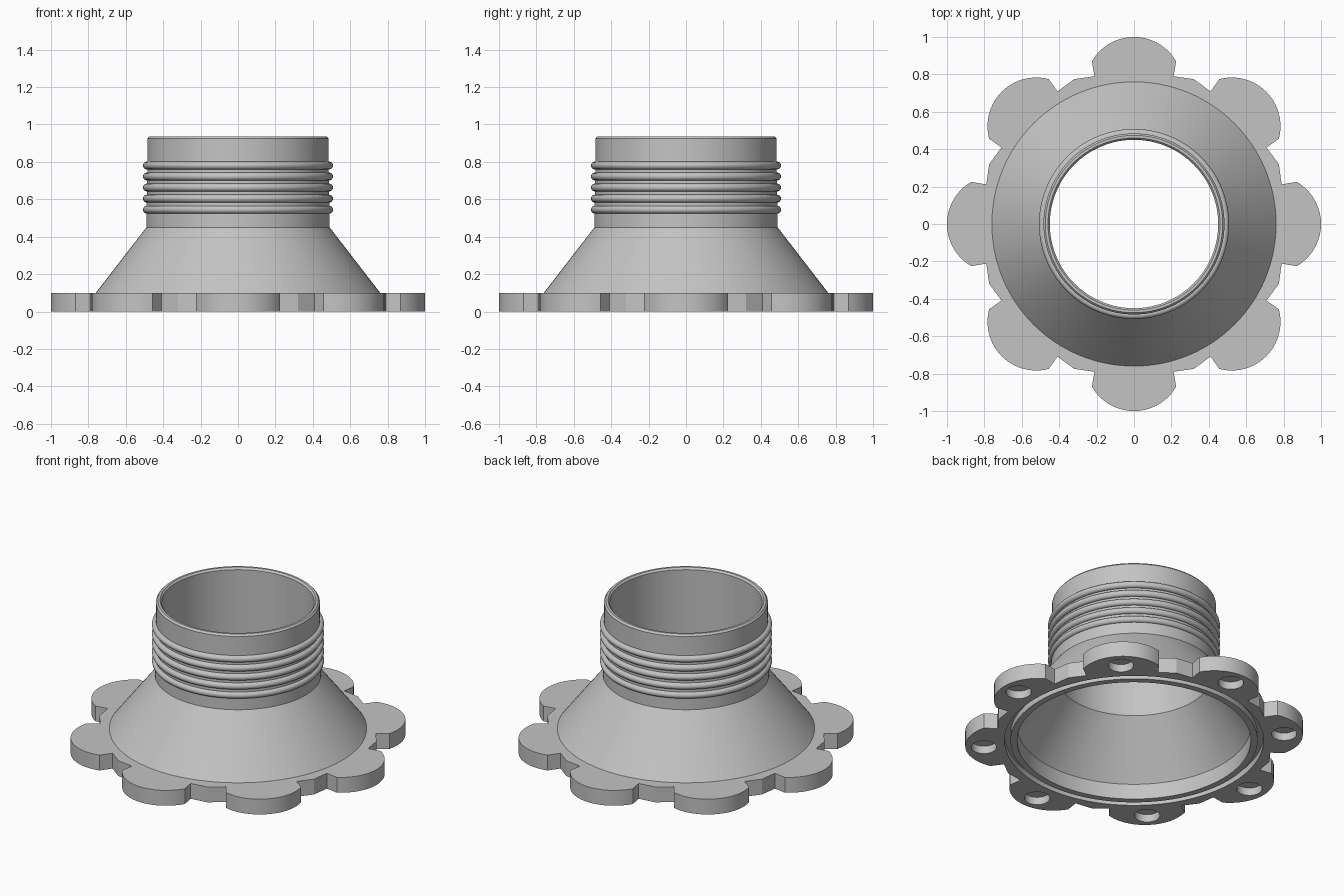
import bpy, bmesh
from math import sin, cos, pi, radians

SEG = 128
LOBES = 8

cube = bpy.data.objects.get("Cube")
if cube:
    bpy.data.objects.remove(cube)

grey = bpy.data.materials.new("light_grey")
grey.use_nodes = True
colour = (0.55, 0.55, 0.55, 1)
grey.diffuse_color = colour
grey.node_tree.nodes["Principled BSDF"].inputs["Base Color"].default_value = colour


def finish(bm, name):
    bmesh.ops.recalc_face_normals(bm, faces=bm.faces)
    mesh = bpy.data.meshes.new(name)
    bm.to_mesh(mesh)
    bm.free()
    mesh.materials.append(grey)
    obj = bpy.data.objects.new(name, mesh)
    bpy.context.collection.objects.link(obj)
    return obj


def select(obj):
    bpy.ops.object.select_all(action='DESELECT')
    obj.select_set(True)
    bpy.context.view_layer.objects.active = obj


def smooth(obj):
    select(obj)
    bpy.ops.object.shade_smooth_by_angle(angle=radians(25))


def revolve(name, profile):
    """Turn a closed (radius, height) profile around the z axis."""
    bm = bmesh.new()
    rings = [[bm.verts.new((r * cos(2 * pi * i / SEG), r * sin(2 * pi * i / SEG), z))
              for r, z in profile] for i in range(SEG)]
    n = len(profile)
    for i in range(SEG):
        a, b = rings[i], rings[(i + 1) % SEG]
        for j in range(n):
            k = (j + 1) % n
            bm.faces.new((a[j], b[j], b[k], a[k]))
    return finish(bm, name)


def prism(name, outline, z0, z1):
    bm = bmesh.new()
    face = bm.faces.new([bm.verts.new((x, y, z0)) for x, y in outline])
    top = bmesh.ops.extrude_face_region(bm, geom=[face])["geom"]
    verts = [v for v in top if isinstance(v, bmesh.types.BMVert)]
    bmesh.ops.translate(bm, verts=verts, vec=(0, 0, z1 - z0))
    return finish(bm, name)


def circle(cx, cy, r, n):
    return [(cx + r * cos(2 * pi * i / n), cy + r * sin(2 * pi * i / n)) for i in range(n)]


def cut(obj, cutter):
    mod = obj.modifiers.new("cut", 'BOOLEAN')
    mod.operation, mod.solver, mod.object = 'DIFFERENCE', 'EXACT', cutter
    select(obj)
    bpy.ops.object.modifier_apply(modifier=mod.name)
    bpy.data.objects.remove(cutter)


# Scalloped flange: one lobe and one valley repeated around the rim
lobe = [(0.79, -0.212)]
for i in range(25):
    a = radians(-60 + 5 * i)
    lobe.append((0.74 + 0.26 * cos(a), 0.26 * sin(a)))
lobe += [(0.79, 0.212), (0.838 * cos(pi / 8), 0.838 * sin(pi / 8))]
outline = []
for k in range(LOBES):
    c, s = cos(2 * pi * k / LOBES), sin(2 * pi * k / LOBES)
    outline += [(x * c - y * s, x * s + y * c) for x, y in lobe]
flange = prism("flange", outline, 0, 0.1)

# Bore, seal groove and blind bolt holes in the underside
cut(flange, prism("bore_cutter", circle(0, 0, 0.69, SEG), -0.1, 0.2))
cut(flange, revolve("groove_cutter", [(0.73, -0.1), (0.765, -0.1), (0.765, 0.04), (0.73, 0.04)]))
for k in range(LOBES):
    a = 2 * pi * k / LOBES
    cut(flange, prism("hole_cutter", circle(0.89 * cos(a), 0.89 * sin(a), 0.075, 32), -0.1, 0.05))
smooth(flange)

# Hollow cone and neck with a chamfered rim
smooth(revolve("cone_and_neck", [
    (0.76, 0.1), (0.49, 0.45), (0.49, 0.53), (0.484, 0.8), (0.484, 0.925), (0.474, 0.937),
    (0.46, 0.937), (0.45, 0.925), (0.45, 0.43), (0.69, 0.1)]))

# Raised rings around the neck
for k in range(5):
    bpy.ops.mesh.primitive_torus_add(major_segments=SEG, minor_segments=16, major_radius=0.487,
                                     minor_radius=0.021, location=(0, 0, 0.545 + 0.059 * k))
    ring = bpy.context.object
    ring.name = f"neck_ring_{k + 1}"
    ring.data.materials.append(grey)
    smooth(ring)
